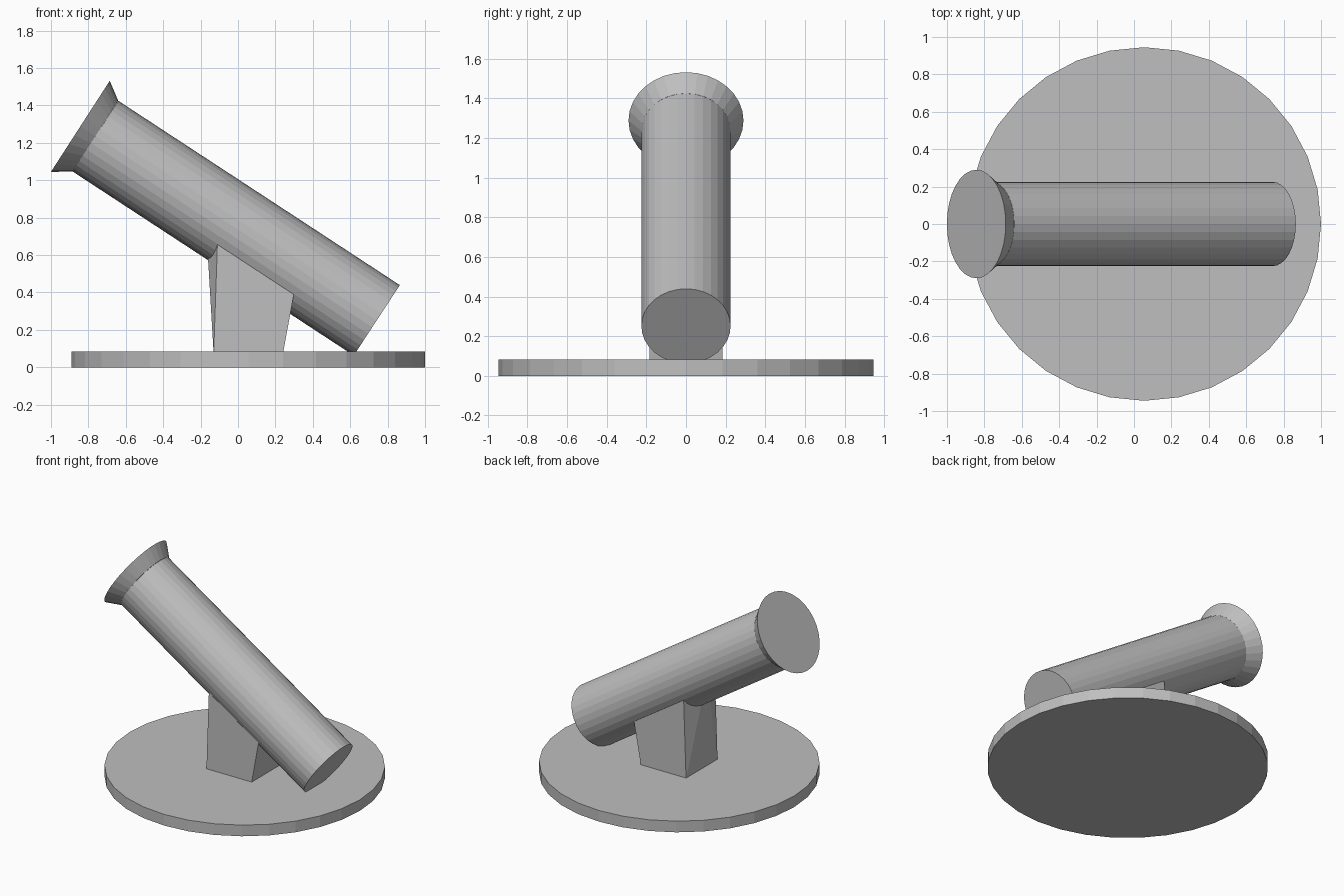
import bpy, bmesh
from mathutils import Vector

if "Cube" in bpy.data.objects:
    bpy.data.objects.remove(bpy.data.objects["Cube"])

SIDES = 32
grey = bpy.data.materials.new("plain grey")
grey.use_nodes = True
colour = (0.52, 0.52, 0.52, 1)
grey.diffuse_color = colour
grey.node_tree.nodes["Principled BSDF"].inputs["Base Color"].default_value = colour


def add_object(name, bm):
    bmesh.ops.recalc_face_normals(bm, faces=bm.faces)
    mesh = bpy.data.meshes.new(name)
    bm.to_mesh(mesh)
    bm.free()
    mesh.materials.append(grey)
    obj = bpy.data.objects.new(name, mesh)
    bpy.context.collection.objects.link(obj)
    return obj


def tapered_cylinder(name, start, end, r_start, r_end):
    """Closed cylinder or cone section running from start to end."""
    start, end = Vector(start), Vector(end)
    axis = end - start
    bm = bmesh.new()
    bmesh.ops.create_cone(bm, cap_ends=True, segments=SIDES, radius1=r_start,
                          radius2=r_end, depth=axis.length)
    obj = add_object(name, bm)
    obj.location = (start + end) / 2
    obj.rotation_euler = axis.to_track_quat('Z', 'Y').to_euler()
    return obj


# Round base plate
tapered_cylinder("base_plate", (0.055, 0, 0), (0.055, 0, 0.083), 0.945, 0.945)

# Sloping barrel and its flared mouth
breech, neck, mouth = (0.742, 0, 0.251), (-0.7625, 0, 1.236), (-0.843, 0, 1.288)
tapered_cylinder("barrel", breech, neck, 0.225, 0.225)
tapered_cylinder("flared_mouth", neck, mouth, 0.225, 0.29)

# Support block, widening upward into the barrel, with a bowed high side
bm = bmesh.new()
half = 0.185
outline = [(-0.13, 0.07), (0.24, 0.07), (0.322, 0.52), (-0.106, 0.78)]
front = [bm.verts.new((x, -half, z)) for x, z in outline]
back = [bm.verts.new((x, half, z)) for x, z in outline]
ridge = bm.verts.new((-0.172, 0, 0.78))
bm.faces.new(front)
bm.faces.new(back)
for i in range(2):
    bm.faces.new((front[i], front[i + 1], back[i + 1], back[i]))
bm.faces.new((front[2], front[3], ridge, back[3], back[2]))
bm.faces.new((front[0], ridge, back[0]))
for side in (front, back):
    bm.faces.new((side[0], side[3], ridge))
add_object("support_block", bm)
